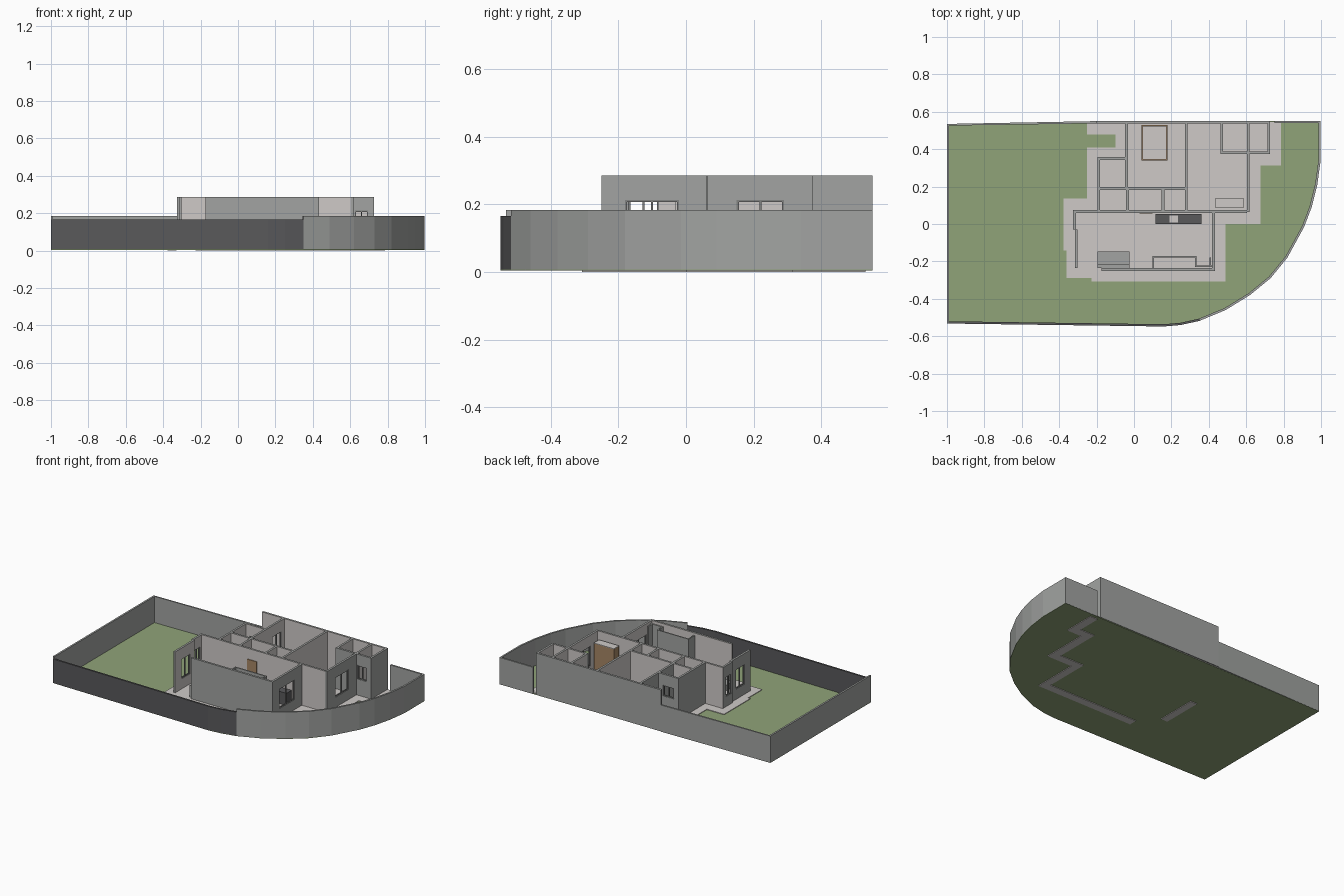
import bpy, bmesh
from mathutils import Vector

if "Cube" in bpy.data.objects:
    bpy.data.objects.remove(bpy.data.objects["Cube"])


def mat(name, rgb):
    m = bpy.data.materials.new(name)
    m.diffuse_color = (*rgb, 1)
    m.use_nodes = True
    m.node_tree.nodes["Principled BSDF"].inputs["Base Color"].default_value = m.diffuse_color
    return m


GREY = mat("grey_render", (0.36, 0.37, 0.36))
CREAM = mat("pale_plaster", (0.62, 0.59, 0.575))
LAWN = mat("lawn_green", (0.28, 0.37, 0.19))
DARK = mat("charcoal", (0.10, 0.10, 0.105))
WOOD = mat("wood_brown", (0.38, 0.24, 0.13))
FRAME = mat("window_frame_grey", (0.22, 0.225, 0.22))


def finish(name, bm, mats):
    bmesh.ops.recalc_face_normals(bm, faces=bm.faces)
    me = bpy.data.meshes.new(name)
    bm.to_mesh(me)
    bm.free()
    for m in mats:
        me.materials.append(m)
    ob = bpy.data.objects.new(name, me)
    bpy.context.collection.objects.link(ob)
    return ob


def add_box(bm, x0, x1, y0, y1, z0, z1):
    res = bmesh.ops.create_cube(bm, size=1)
    for v in res["verts"]:
        v.co = Vector(((x0, x1)[v.co.x > 0], (y0, y1)[v.co.y > 0], (z0, z1)[v.co.z > 0]))


def box(name, m, *dims):
    bm = bmesh.new()
    add_box(bm, *dims)
    return finish(name, bm, [m])


def prism(name, m, pts, z0, z1):
    bm = bmesh.new()
    f = bm.faces.new([bm.verts.new((x, y, z0)) for x, y in pts])
    res = bmesh.ops.extrude_face_region(bm, geom=[f])
    for v in res["geom"]:
        if isinstance(v, bmesh.types.BMVert):
            v.co.z = z1
    return finish(name, bm, [m])


def ribbon(name, m, pts, z0, z1, t=0.012):
    """Upright wall following a clockwise line, thickened inwards."""
    p = [Vector(q) for q in pts]
    bm = bmesh.new()
    rings = []
    for i, q in enumerate(p):
        d = (p[min(i + 1, len(p) - 1)] - p[max(i - 1, 0)]).normalized()
        a = (p[i] - p[i - 1]).normalized() if i else d
        n = Vector((d.y, -d.x))
        r = q + n * (t / max(n.dot(Vector((a.y, -a.x))), 0.5))
        rings.append([bm.verts.new((c.x, c.y, z)) for c, z in
                      ((q, z0), (q, z1), (r, z1), (r, z0))])
    for a, b in zip(rings, rings[1:]):
        for k in range(4):
            bm.faces.new((a[k], a[(k + 1) % 4], b[(k + 1) % 4], b[k]))
    bm.faces.new(rings[0])
    bm.faces.new(rings[-1])
    return finish(name, bm, [m])


Z0, ZT, T = 0.008, 0.286, 0.014


def wall(name, axis, c, a, b, pale="+-", holes=(), t=T):
    """Wall along an axis at c; pale lists plastered sides, holes = (lo, hi, z0, z1)."""
    bm = bmesh.new()

    def part(bmx, lo, hi, z0, z1, th=t):
        s = (c - th / 2, c + th / 2)
        add_box(bmx, *((lo, hi) + s if axis == "x" else s + (lo, hi)), z0, z1)

    pos = a
    for lo, hi, h0, h1 in sorted(holes):
        part(bm, pos, lo, Z0, ZT)
        if h0 > Z0:
            part(bm, lo, hi, Z0, h0)
        part(bm, lo, hi, h1, ZT)
        pos = hi
        # window frame with a middle bar
        fb, w = bmesh.new(), 0.006
        for x in (lo, (lo + hi - w) / 2, hi - w):
            part(fb, x, x + w, h0, h1, 0.008)
        for z in (h0, h1 - w):
            part(fb, lo, hi, z, z + w, 0.007)
        finish(name + "_window_frame", fb, [FRAME])
    part(bm, pos, b, Z0, ZT)
    k = 1 if axis == "x" else 0
    bmesh.ops.recalc_face_normals(bm, faces=bm.faces)
    for f in bm.faces:
        n = f.normal[k]
        f.material_index = int((n > 0.5 and "+" in pale) or (n < -0.5 and "-" in pale))
    return finish(name, bm, [GREY, CREAM])


# plot: lawn, curved garden wall and dark front wall
curve = [(0.75, 0.552), (0.998, 0.552), (0.998, 0.34), (0.98, 0.21), (0.95, 0.09),
         (0.91, -0.015), (0.82, -0.18), (0.73, -0.29), (0.62, -0.38), (0.49, -0.46),
         (0.35, -0.518)]
front = [(0.35, -0.518), (0.25, -0.54), (0.16, -0.548), (-1, -0.532)]
left = [(-1, -0.532), (-1, 0.535), (-0.2, 0.55)]
prism("lawn", LAWN, curve[1:] + front[1:] + left[1:2], 0.004, 0.008)
ribbon("curved_garden_wall", GREY, curve, 0.005, 0.184)
ribbon("front_garden_wall", DARK, front, 0.005, 0.165)
ribbon("left_garden_wall", GREY, left, 0.005, 0.184)

# paving under and around the house
prism("paving", CREAM, [
    (-0.25, 0.545), (-0.25, 0.478), (-0.1, 0.478), (-0.1, 0.41), (-0.25, 0.41),
    (-0.25, 0.136), (-0.378, 0.136), (-0.378, -0.142), (-0.362, -0.142), (-0.362, -0.29),
    (-0.228, -0.29), (-0.228, -0.308), (0.49, -0.308), (0.49, 0), (0.677, 0),
    (0.677, 0.313), (0.785, 0.313), (0.785, 0.545)], 0.005, 0.012)
for i, d in enumerate([(-0.228, 0.49, -0.308, -0.255), (0.44, 0.49, -0.255, 0.0),
                       (0.44, 0.677, 0.0, 0.055), (0.62, 0.677, 0.055, 0.313),
                       (0.62, 0.785, 0.313, 0.37), (0.73, 0.785, 0.37, 0.53),
                       (-0.378, -0.33, -0.14, 0.136)]):
    box(f"path_footing_{i}", CREAM, *d, 0.0, 0.006)

# outer walls
wall("back_wall", "x", 0.545, -0.2, 0.727, "-")
wall("bedroom_front_wall", "x", 0.38, 0.463, 0.727, "+", [(0.625, 0.695, 0.12, 0.213)])
wall("bedroom_end_wall", "y", 0.72, 0.387, 0.538, "-")
wall("lounge_side_wall", "y", 0.61, 0.063, 0.373, "-", [(0.15, 0.29, 0.08, 0.213)])
wall("closet_side_wall", "y", 0.61, 0.387, 0.538)
wall("lounge_front_wall", "x", 0.067, -0.325, 0.603)
wall("kitchen_side_wall", "y", 0.425, -0.25, 0.06, "-", [(-0.18, -0.02, 0.08, 0.213)])
wall("kitchen_front_wall", "x", -0.243, -0.175, 0.418, "+")
wall("porch_wall_rear", "y", -0.318, -0.03, 0.06, "+", [(-0.02, 0.04, 0.08, 0.213)])
wall("porch_wall_front", "y", -0.308, -0.235, -0.03, "+", [(-0.17, -0.08, 0.08, 0.213)])
wall("bathroom_left_wall", "y", -0.188, 0.074, 0.357, "+")
wall("bathroom_back_wall", "x", 0.35, -0.181, -0.047, "-", [(-0.16, -0.08, 0.14, 0.213)])
wall("bedroom_left_wall", "y", -0.04, 0.197, 0.538, "+", [(0.41, 0.51, 0.08, 0.213)])

# inner partitions
wall("hall_wall", "x", 0.19, -0.181, 0.273)
wall("middle_wall", "y", 0.28, 0.074, 0.538)
wall("closet_wall", "y", 0.47, 0.387, 0.538)
for i, x in enumerate((-0.035, 0.155)):
    wall(f"hall_partition_{i}", "y", x, 0.074, 0.183)

# niche of thin walls in the kitchen corner
for i, d in enumerate([(0.1, 0.108, -0.236, -0.17), (0.1, 0.335, -0.178, -0.17),
                       (0.327, 0.335, -0.23, -0.178), (0.335, 0.418, -0.23, -0.222),
                       (0.405, 0.413, -0.222, -0.18)]):
    box(f"niche_panel_{i}", GREY, *d, Z0, 0.27)

# furniture and door
box("inner_door", WOOD, 0.03, 0.1, 0.055, 0.06, 0.012, 0.215)
box("wardrobe", WOOD, 0.437, 0.586, 0.085, 0.14, 0.012, 0.23)
box("wardrobe_top", CREAM, 0.437, 0.586, 0.085, 0.14, 0.23, 0.234)
box("bed_frame", WOOD, 0.04, 0.18, 0.34, 0.53, 0.012, 0.045)
box("mattress", CREAM, 0.045, 0.175, 0.345, 0.525, 0.045, 0.055)
box("kitchen_counter", DARK, 0.115, 0.36, 0.0, 0.054, 0.012, 0.095)
box("sink", CREAM, 0.19, 0.235, 0.008, 0.046, 0.095, 0.098)
box("sofa_seat", GREY, -0.195, -0.025, -0.22, -0.147, 0.012, 0.05)
box("sofa_back", GREY, -0.195, -0.025, -0.235, -0.215, 0.012, 0.09)
